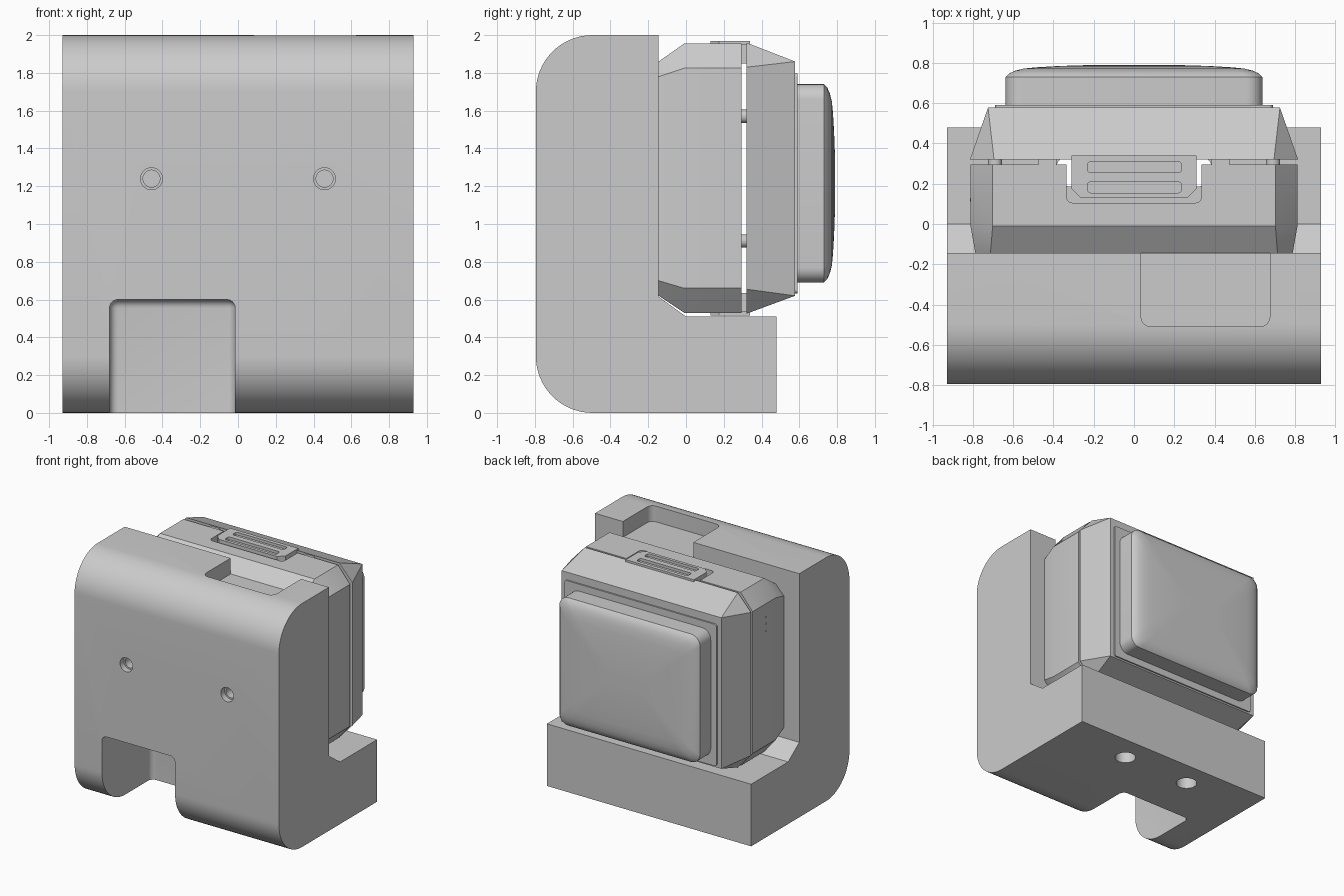
import bpy, bmesh, math
from mathutils import Vector, Matrix

cube = bpy.data.objects.get("Cube")
if cube:
    bpy.data.objects.remove(cube, do_unlink=True)

GRAY = (0.6, 0.6, 0.6, 1)
gray = bpy.data.materials.new("plain gray")
gray.use_nodes = True
gray.diffuse_color = GRAY
gray.node_tree.nodes["Principled BSDF"].inputs["Base Color"].default_value = GRAY


def make(name, bm):
    bmesh.ops.recalc_face_normals(bm, faces=bm.faces)
    me = bpy.data.meshes.new(name)
    bm.to_mesh(me)
    bm.free()
    me.materials.append(gray)
    ob = bpy.data.objects.new(name, me)
    bpy.context.collection.objects.link(ob)
    return ob


def box(name, lo, hi, bevel=0, vertical_only=False):
    bm = bmesh.new()
    bmesh.ops.create_cube(bm, size=1)
    for v in bm.verts:
        v.co = [l + (c + 0.5) * (h - l) for c, l, h in zip(v.co, lo, hi)]
    if bevel:
        edges = [e for e in bm.edges if not vertical_only
                 or abs(e.verts[0].co.z - e.verts[1].co.z) > 1e-4]
        bmesh.ops.bevel(bm, geom=edges, offset=bevel, segments=6,
                        profile=0.5, affect='EDGES')
    return make(name, bm)


def rod(name, center, radius, length, axis='Z', sides=32):
    turn = {'X': Matrix.Rotation(math.pi / 2, 4, 'Y'),
            'Y': Matrix.Rotation(math.pi / 2, 4, 'X'), 'Z': Matrix()}[axis]
    bm = bmesh.new()
    bmesh.ops.create_cone(bm, cap_ends=True, segments=sides, radius1=radius,
                          radius2=radius, depth=length,
                          matrix=Matrix.Translation(center) @ turn)
    return make(name, bm)


def loft(name, rings):
    """Skin closed rings of equal length and cap both ends."""
    bm = bmesh.new()
    loops = [[bm.verts.new(p) for p in ring] for ring in rings]
    n = len(loops[0])
    for a, b in zip(loops, loops[1:]):
        for i in range(n):
            bm.faces.new((a[i], a[(i + 1) % n], b[(i + 1) % n], b[i]))
    bm.faces.new(loops[0])
    bm.faces.new(loops[-1])
    bmesh.ops.remove_doubles(bm, verts=bm.verts, dist=1e-5)
    return make(name, bm)


def octagon(y, hw, z0, z1, cx, cz):
    """Chamfered rectangle in the xz plane."""
    right = [(hw - cx, z0), (hw, z0 + cz), (hw, z1 - cz), (hw - cx, z1)]
    pts = right + [(-x, z) for x, z in reversed(right)]
    return [(x, y, z) for x, z in pts]


def rounded(y, hw, hh, cz, r, steps=8):
    """Rounded rectangle in the xz plane."""
    pts = []
    for k, (sx, sz) in enumerate([(1, 1), (-1, 1), (-1, -1), (1, -1)]):
        for s in range(steps + 1):
            a = math.pi / 2 * (k + s / steps)
            pts.append((sx * (hw - r) + r * math.cos(a), y,
                        cz + sz * (hh - r) + r * math.sin(a)))
    return pts


def cut(ob, *cutters):
    bpy.context.view_layer.objects.active = ob
    for c in cutters:
        mod = ob.modifiers.new("cut", 'BOOLEAN')
        mod.operation = 'DIFFERENCE'
        mod.solver = 'EXACT'
        mod.object = c
        bpy.ops.object.modifier_apply(modifier=mod.name)
        bpy.data.objects.remove(c, do_unlink=True)


def smooth(ob, angle=30):
    bpy.ops.object.select_all(action='DESELECT')
    ob.select_set(True)
    bpy.context.view_layer.objects.active = ob
    bpy.ops.object.shade_smooth_by_angle(angle=math.radians(angle))


# Bracket: L-shaped side profile with two rounded front edges
FRONT, R, HW = -0.795, 0.3, 0.928
profile = [(0.48, 0), (0.48, 0.51), (0, 0.51), (-0.145, 0.615), (-0.145, 2)]
for start, cz in ((90, 2 - R), (180, R)):
    for s in range(17):
        a = math.radians(start + 90 * s / 16)
        profile.append((FRONT + R + R * math.cos(a), cz + R * math.sin(a)))
bracket = loft("bracket", [[(x, y, z) for y, z in profile] for x in (-HW, HW)])

# Bracket openings: lower notch, upper pocket, front and base screw holes
cut(bracket,
    box("notch_cutter", (-0.68, -1.1, -0.3), (-0.015, -0.15, 0.6), 0.045),
    box("pocket_cutter", (0.035, -0.51, 1.87), (0.675, 0, 2.2), 0.05, True))
for side in (-1, 1):
    cut(bracket,
        rod("front_hole_cutter", (side * 0.458, FRONT, 1.24), 0.058, 0.1, 'Y'),
        rod("front_bore_cutter", (side * 0.458, FRONT, 1.24), 0.045, 0.5, 'Y'),
        rod("base_hole_cutter", (side * 0.31, 0.265, 0.2), 0.08, 1))
smooth(bracket)

# Inner shell: hollow chamfered tray, notched for the latches
inner = loft("inner_shell", [octagon(-0.145, 0.788, 0.62, 1.86, 0.075, 0.08),
                             octagon(-0.01, 0.812, 0.53, 1.955, 0.11, 0.13),
                             octagon(0.295, 0.812, 0.53, 1.955, 0.11, 0.13)])
cut(inner, loft("cavity_cutter", [octagon(y, 0.74, 0.6, 1.885, 0.1, 0.12)
                                  for y in (0, 0.4)]))
for z0, z1 in ((0.4, 0.62), (1.86, 2.1)):
    cut(inner, box("latch_gap_cutter", (-0.335, 0.105, z0), (0.335, 0.4, z1),
                   0.03, True))
smooth(inner)

# Outer shell: tapers to square corners at the back
loft("outer_shell", [octagon(0.32, 0.815, 0.525, 1.96, 0.12, 0.13),
                     octagon(0.578, 0.725, 0.62, 1.86, 0, 0)])

# Latches at top and bottom, each with two grip slots
MID = 1.2425
latch_plan = [(-0.31, 0.34), (-0.31, 0.175), (-0.265, 0.13),
              (0.265, 0.13), (0.31, 0.175), (0.31, 0.34)]
for name, s in (("top_latch", 1), ("bottom_latch", -1)):
    latch = loft(name, [[(x, y, MID + s * h) for x, y in latch_plan]
                        for h in (0.66, 0.727)])
    for y in (0.182, 0.282):
        z = sorted((MID + s * 0.705, MID + s * 0.8))
        cut(latch, box("slot_cutter", (-0.23, y - 0.027, z[0]),
                       (0.235, y + 0.027, z[1]), 0.015, True))
    smooth(latch)

# Spacers bridging the gap between the shells
for side in (-1, 1):
    for z in (0.91, 1.57):
        rod("spacer_pin", (side * 0.69, 0.3, z), 0.035, 0.08, 'Y')
    for z in (0.585, 1.9):
        box("spacer_block", (side * 0.43 - 0.045, 0.25, z - 0.05),
            (side * 0.43 + 0.045, 0.33, z + 0.05))

# Small indicator dots on one side
for i in range(3):
    rod("indicator_dot", (-0.812, 0.12, 1.6 + 0.06 * i), 0.008, 0.006, 'X', 12)

# Back plate and domed panel
loft("back_plate", [rounded(y, 0.69, 0.582, 1.215, 0.02) for y in (0.57, 0.59)])
dome = [(0.58, 0), (0.73, 0), (0.748, 0.018), (0.762, 0.05), (0.772, 0.09),
        (0.778, 0.15), (0.784, 0.25), (0.788, 0.36), (0.79, 0.46)]
panel = loft("domed_panel", [rounded(y, 0.638 - i, 0.525 - i, 1.215,
                                     max(0.08 - i * 0.12, 0.03))
                             for y, i in dome])
smooth(panel, 35)
